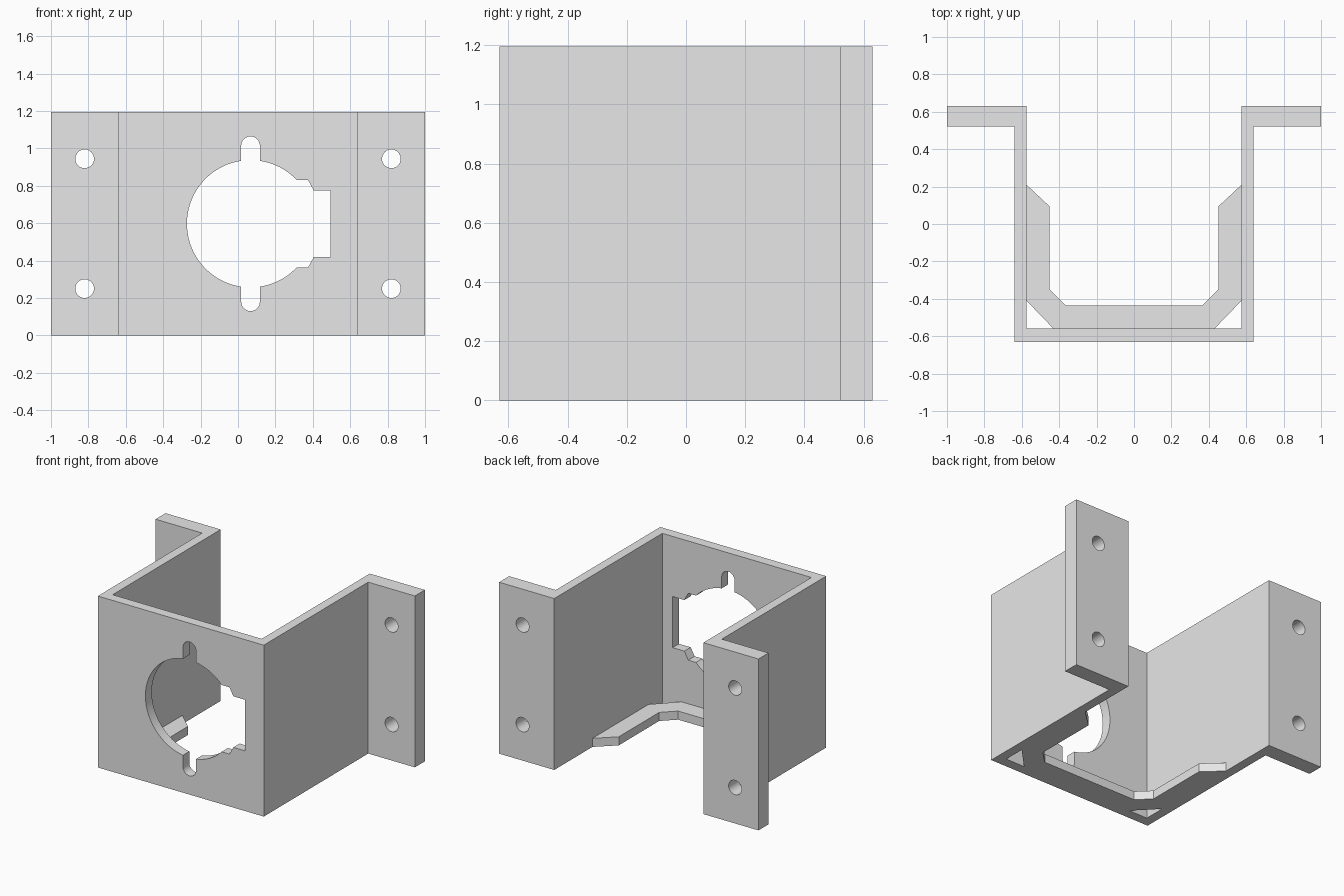
import bpy, bmesh
from math import cos, sin, pi, atan2, sqrt, acos, asin
from mathutils import Vector

cube = bpy.data.objects.get("Cube")
if cube:
    bpy.data.objects.remove(cube, do_unlink=True)

grey = bpy.data.materials.new("light grey")
grey.use_nodes = True
GREY = (0.8, 0.8, 0.8, 1)
grey.diffuse_color = GREY
grey.node_tree.nodes["Principled BSDF"].inputs["Base Color"].default_value = GREY

H, D = 1.195, 0.63        # height, half depth
OUT, INN = 0.64, 0.575    # outer and inner half width of the channel


def prism(name, points, to_3d, push):
    """Extrude a flat outline along the vector push."""
    bm = bmesh.new()
    face = bm.faces.new([bm.verts.new(to_3d(*p)) for p in points])
    ext = bmesh.ops.extrude_face_region(bm, geom=[face])
    moved = [v for v in ext["geom"] if isinstance(v, bmesh.types.BMVert)]
    bmesh.ops.translate(bm, verts=moved, vec=Vector(push))
    bmesh.ops.recalc_face_normals(bm, faces=bm.faces)
    mesh = bpy.data.meshes.new(name)
    bm.to_mesh(mesh)
    bm.free()
    mesh.materials.append(grey)
    obj = bpy.data.objects.new(name, mesh)
    bpy.context.collection.objects.link(obj)
    return obj


def floor_plan(x, y):
    return (x, y, 0)


def arc(cx, cz, r, a0, a1, n):
    return [(cx + r * cos(a0 + (a1 - a0) * i / n),
             cz + r * sin(a0 + (a1 - a0) * i / n)) for i in range(n + 1)]


def mirrored(half):
    return half + [(-x, y) for x, y in reversed(half)]


# Channel with two mounting flanges, extruded upward
half_plan = [(OUT, -D), (OUT, 0.52), (1, 0.52), (1, D), (INN, D), (INN, -0.56)]
outer, inner = half_plan[:5], half_plan[5:]
plan = outer + inner + [(-x, y) for x, y in reversed(half_plan)]
bracket = prism("bracket", plan, floor_plan, (0, 0, H))

# Inner ledge along the bottom, chamfered at the corners
ledge_half = [(0.365, -0.435), (0.452, -0.35), (0.452, 0.095), (INN, 0.21),
              (INN, -0.41), (0.43, -0.56)]
prism("bottom_ledge", mirrored(ledge_half), floor_plan, (0, 0, 0.06))

# Front opening: round hole with a rounded slot above and below and a stepped notch
CX, CZ, R, SLOT, TIP = 0.067, H / 2, 0.34, 0.05, 0.467
notch = [(0.495, 0.178), (0.405, 0.178), (0.375, 0.233)]
start = asin(0.233 / R)
slot_a = acos(SLOT / R)
upper = [(x, CZ + z) for x, z in notch]
upper += arc(CX, CZ, R, start, slot_a, 10)
upper += arc(CX, CZ + TIP - SLOT, SLOT, 0, pi, 12)
upper += arc(CX, CZ, R, pi - slot_a, pi, 24)
lower = [(x, H - z) for x, z in reversed(upper[:-1])]


def front_cut(x, z):
    return (x, -0.8, z)


cutters = [prism("opening_cutter", upper + lower, front_cut, (0, 0.4, 0))]

# Screw holes through the flanges
for x in (-0.82, 0.82):
    for dz in (-0.347, 0.347):
        ring = arc(x, H / 2 + dz, 0.05, 0, 2 * pi, 32)[:-1]
        cutters.append(prism("screw_hole_cutter", ring,
                             lambda u, w: (u, 0.4, w), (0, 0.4, 0)))

bpy.context.view_layer.objects.active = bracket
for cutter in cutters:
    mod = bracket.modifiers.new("cut", "BOOLEAN")
    mod.operation = "DIFFERENCE"
    mod.solver = "EXACT"
    mod.object = cutter
    bpy.ops.object.modifier_apply(modifier=mod.name)
for cutter in cutters:
    bpy.data.objects.remove(cutter, do_unlink=True)

# Smooth the round walls, keep corners sharp
bpy.ops.object.select_all(action="DESELECT")
bracket.select_set(True)
bpy.ops.object.shade_smooth_by_angle(angle=pi / 6)
